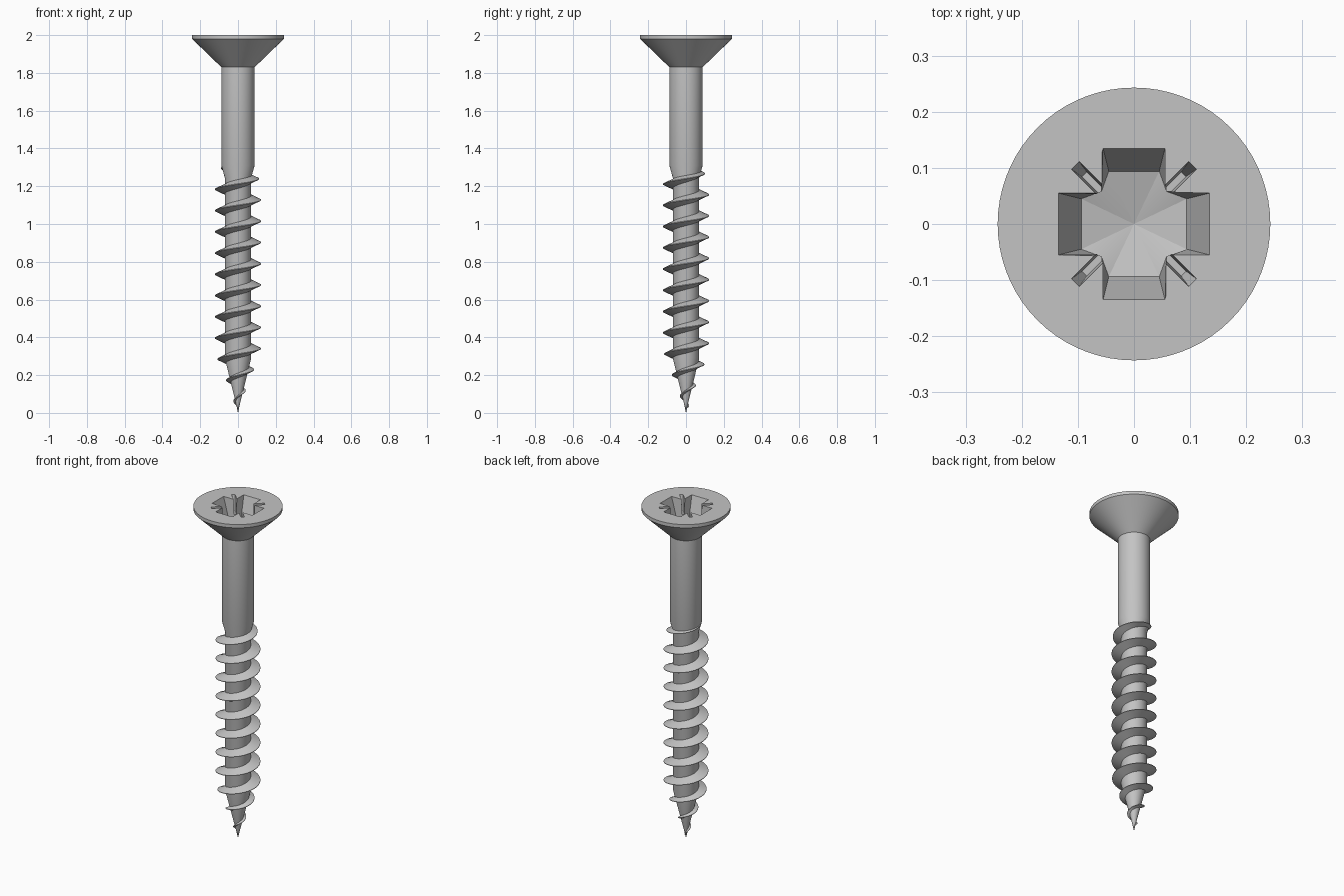
import bpy, bmesh, math
from mathutils import Matrix

cube = bpy.data.objects.get("Cube")
if cube:
    bpy.data.objects.remove(cube, do_unlink=True)

steel = bpy.data.materials.new("steel grey")
steel.use_nodes = True
steel.diffuse_color = (0.55, 0.55, 0.55, 1)
steel.node_tree.nodes["Principled BSDF"].inputs["Base Color"].default_value = (0.55, 0.55, 0.55, 1)


def make(name, bm):
    bmesh.ops.recalc_face_normals(bm, faces=bm.faces)
    mesh = bpy.data.meshes.new(name)
    bm.to_mesh(mesh)
    bm.free()
    mesh.materials.append(steel)
    obj = bpy.data.objects.new(name, mesh)
    bpy.context.collection.objects.link(obj)
    return obj


def select(obj):
    bpy.ops.object.select_all(action='DESELECT')
    obj.select_set(True)
    bpy.context.view_layer.objects.active = obj


def bridge(bm, a, b):
    n = len(a)
    for i in range(n):
        j = (i + 1) % n
        bm.faces.new((a[i], a[j], b[j], b[i]))


def lerp_table(table, z):
    for (z0, r0), (z1, r1) in zip(table, table[1:]):
        if z <= z1:
            return r0 + (r1 - r0) * (z - z0) / (z1 - z0)
    return table[-1][1]


# Height and radius of the turned body, tip to head
TOP = 2.0
CORE = [(0, 0), (0.05, 0.011), (0.29, 0.07), (1.245, 0.07), (1.31, 0.088),
        (1.83, 0.088), (1.98, 0.243), (TOP, 0.243)]
SEG = 72

bm = bmesh.new()
tip = bm.verts.new((0, 0, 0))
rings = []
for z, r in CORE[1:]:
    rings.append([bm.verts.new((r * math.cos(math.tau * i / SEG),
                                r * math.sin(math.tau * i / SEG), z)) for i in range(SEG)])
for i in range(SEG):
    bm.faces.new((tip, rings[0][(i + 1) % SEG], rings[0][i]))
for low, high in zip(rings, rings[1:]):
    bridge(bm, low, high)
bm.faces.new(rings[-1])
body = make("head_and_shank", bm)


# Tapered cross cutter with a shallow pointed floor
def cross_outline(arm, half, inner):
    pts = []
    for k in range(4):
        c, s = round(math.cos(k * math.pi / 2)), round(math.sin(k * math.pi / 2))
        for x, y in ((arm, -half), (arm, half), (inner, inner)):
            pts.append((c * x - s * y, s * x + c * y))
    return pts


def cutter(name, layers, apex=None, turn=0):
    bm = bmesh.new()
    loops = [[bm.verts.new((x, y, z)) for x, y in pts] for z, pts in layers]
    for a, b in zip(loops, loops[1:]):
        bridge(bm, a, b)
    bm.faces.new(loops[0])
    if apex is None:
        bm.faces.new(loops[-1])
    else:
        point = bm.verts.new((0, 0, apex))
        last = loops[-1]
        for i in range(len(last)):
            bm.faces.new((last[i], last[(i + 1) % len(last)], point))
    bmesh.ops.rotate(bm, verts=bm.verts, matrix=Matrix.Rotation(turn, 3, 'Z'))
    return make(name, bm)


def rect(length, half):
    return [(length, half), (-length, half), (-length, -half), (length, -half)]


cutters = [cutter("cross_cutter",
                  [(TOP + 0.02, cross_outline(0.141, 0.0565, 0.0565)),
                   (TOP - 0.12, cross_outline(0.094, 0.045, 0.058))], TOP - 0.145)]
for turn in (math.pi / 4, -math.pi / 4):
    cutters.append(cutter("slot_cutter",
                          [(TOP + 0.02, rect(0.153, 0.0105)),
                           (TOP - 0.09, rect(0.125, 0.006))], None, turn))

# Cut the drive recess
for tool in cutters:
    tool.hide_render = True
    mod = body.modifiers.new("recess", 'BOOLEAN')
    mod.operation = 'DIFFERENCE'
    mod.solver = 'EXACT'
    mod.object = tool
    select(body)
    bpy.ops.object.modifier_apply(modifier=mod.name)
    bpy.data.objects.remove(tool, do_unlink=True)

# Helical thread, fading into the shank above and the tip below
CREST = [(0, 0.004), (0.06, 0.024), (0.12, 0.042), (0.18, 0.066), (0.23, 0.086),
         (0.29, 0.111), (0.34, 0.122), (1.21, 0.122), (1.31, 0.084)]
PITCH, PER_TURN = 0.1125, 56
z_low, z_high, z_ref = 0.03, 1.3, 1.24
steps = round((z_high - z_low) / PITCH * PER_TURN)

bm = bmesh.new()
sections = []
for i in range(steps + 1):
    z = z_low + (z_high - z_low) * i / steps
    angle = (z - z_ref) / PITCH * math.tau
    crest = lerp_table(CREST, z)
    core = min(lerp_table(CORE, z), 0.07)
    depth = max(crest - core, 0.004)
    root = core * 0.93
    thick = 0.002 + 0.024 * min(depth / 0.052, 1)
    edge = 0.0015
    sections.append([bm.verts.new((r * math.cos(angle), r * math.sin(angle), z + dz))
                     for r, dz in ((root, -thick), (crest, -edge), (crest, edge), (root, thick))])
for a, b in zip(sections, sections[1:]):
    bridge(bm, a, b)
bm.faces.new(sections[0])
bm.faces.new(sections[-1])
thread = make("thread", bm)

for obj in (body, thread):
    select(obj)
    bpy.ops.object.shade_smooth_by_angle(angle=math.radians(16))
